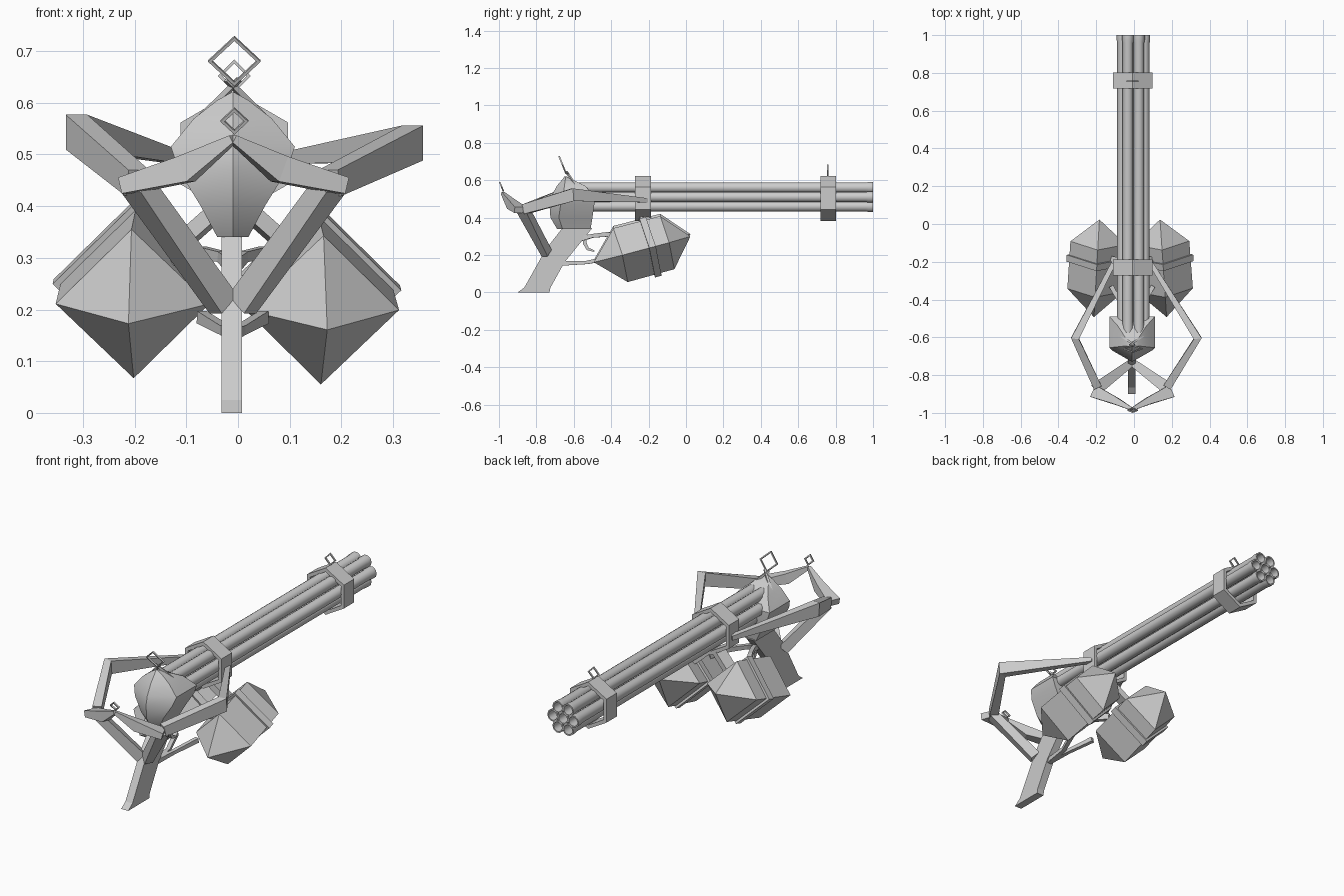
import bpy, bmesh
from math import sin, cos, pi
from mathutils import Vector as V

if "Cube" in bpy.data.objects:
    bpy.data.objects.remove(bpy.data.objects["Cube"])

CX = -0.01
Z = V((0, 0, 1))


def finish(name, bm, smooth=None):
    bmesh.ops.remove_doubles(bm, verts=bm.verts, dist=1e-5)
    bmesh.ops.recalc_face_normals(bm, faces=bm.faces)
    me = bpy.data.meshes.new(name)
    bm.to_mesh(me)
    bm.free()
    ob = bpy.data.objects.new(name, me)
    bpy.context.collection.objects.link(ob)
    if smooth:
        bpy.context.view_layer.objects.active = ob
        ob.select_set(True)
        bpy.ops.object.shade_smooth_by_angle(angle=smooth)
        ob.select_set(False)
    return ob


def loft(name, rings, closed=False, smooth=None):
    """Skin a list of point rings; caps both ends unless closed."""
    bm = bmesh.new()
    rs = [[bm.verts.new(p) for p in r] for r in rings]
    n = len(rs[0])
    pairs = list(zip(rs, rs[1:])) + ([(rs[-1], rs[0])] if closed else [])
    for a, b in pairs:
        for i in range(n):
            j = (i + 1) % n
            bm.faces.new((a[i], a[j], b[j], b[i]))
    if not closed:
        bm.faces.new(rs[0])
        bm.faces.new(rs[-1])
    return finish(name, bm, smooth)


def lathe(name, profile, n, origin, axis, phase=0, closed=False, smooth=None):
    """Turn (radius, distance) pairs round an axis."""
    d = V(axis).normalized()
    s = d.cross(Z).normalized()
    u = s.cross(d)
    rings = []
    for r, t in profile:
        r = max(r, 1e-4)
        rings.append([V(origin) + d * t + (s * cos(phase + 2 * pi * k / n)
                      + u * sin(phase + 2 * pi * k / n)) * r for k in range(n)])
    return loft(name, rings, closed, smooth)


def band(name, r0, r1, half, n, origin, axis, phase=0):
    prof = [(r0, -half), (r1, -half), (r1, half), (r0, half)]
    return lathe(name, prof, n, origin, axis, phase, True)


def beam(name, stations):
    """Square bar along (x, y, z, half_width, half_height) stations."""
    pts = [V(s[:3]) for s in stations]
    rings = []
    for i, (p, st) in enumerate(zip(pts, stations)):
        t = (pts[min(i + 1, len(pts) - 1)] - pts[max(i - 1, 0)]).normalized()
        s = t.cross(Z).normalized()
        u = s.cross(t)
        s, u = s * st[3], u * st[4]
        rings.append([p + s + u, p - s + u, p - s - u, p + s - u])
    return loft(name, rings)


# Barrel cluster: one in the middle, six round it
centres = [(0, 0)] + [(0.058 * cos(k * pi / 3), 0.058 * sin(k * pi / 3)) for k in range(6)]
for i, (x, z) in enumerate(centres):
    lathe(f"barrel_{i}", [(0.028, -0.62), (0.028, 0.96), (0.031, 0.975), (0.031, 1.0),
                          (0.024, 1.0), (0.022, 0.8), (0, 0.8)], 10,
          (CX + 0.007 + x, 0, 0.51 + z), (0, 1, 0), smooth=0.7)

# Hexagonal clamps
for name, y in (("rear_clamp", -0.23), ("front_clamp", 0.76)):
    band(name, 0.1, 0.12, 0.042, 6, (CX + 0.003, y, 0.502), (0, 1, 0), pi / 2)


# Faceted receiver with a pointed back and a peaked hood
def slab(z, hw, yb, yc, yf):
    return [(CX + x, y, z) for x, y in
            ((0, yb), (hw, yc), (hw, yf), (-hw, yf), (-hw, yc))]


loft("receiver", [slab(0.34, 0.03, -0.69, -0.66, -0.51), slab(0.40, 0.062, -0.725, -0.68, -0.50),
                  slab(0.47, 0.105, -0.73, -0.67, -0.49), slab(0.515, 0.12, -0.72, -0.655, -0.49),
                  slab(0.57, 0.075, -0.69, -0.65, -0.54), slab(0.605, 0.03, -0.66, -0.645, -0.61),
                  slab(0.62, 0.003, -0.65, -0.645, -0.64)], smooth=0.6)

# Grip
side = [(-0.90, 0), (-0.73, 0), (-0.725, 0.025), (-0.65, 0.16), (-0.50, 0.345),
        (-0.66, 0.345), (-0.75, 0.23), (-0.865, 0.025)]
loft("grip", [[(x, y, z) for y, z in side] for x in (-0.032, 0.008)])

# Trigger
beam("trigger", [(CX, -0.545, 0.30, 0.008, 0.01), (CX, -0.54, 0.26, 0.008, 0.01),
                 (CX, -0.525, 0.232, 0.008, 0.008), (CX, -0.49, 0.22, 0.006, 0.004)])

# Per side: sign, canister x rear/front, canister z shift, elbow x/z, rear corner x
sides = [("left", -1, -0.204, -0.19, 0.006, -0.312, 0.543, -0.195),
         ("right", 1, 0.163, 0.146, -0.006, 0.337, 0.522, 0.178)]
for tag, s, xr, xf, dz, ex, ez, rx in sides:
    # Tilted square canister with pointed ends and a strap
    a, b = V((xr, -0.35, 0.205 + dz)), V((xf, -0.10, 0.272 + dz))
    d = b - a
    L = d.length
    lathe(f"{tag}_canister", [(0, -0.148), (0.149, 0), (0.147, L), (0, L + 0.128)], 4, a, d)
    band(f"{tag}_canister_strap", 0.12, 0.163, 0.018, 4, a + d * 0.64, d)
    # Arms joining canister, grip and clamp
    beam(f"{tag}_upper_arm", [(CX, -0.57, 0.285, 0.012, 0.014), (CX + s * 0.02, -0.5, 0.302, 0.01, 0.01),
                              (CX + s * 0.06, -0.42, 0.31, 0.01, 0.012), (CX + s * 0.11, -0.33, 0.30, 0.012, 0.016)])
    beam(f"{tag}_lower_arm", [(CX, -0.66, 0.155, 0.012, 0.012), (CX + s * 0.015, -0.53, 0.16, 0.01, 0.009),
                              (CX + s * 0.06, -0.40, 0.185, 0.01, 0.012)])
    beam(f"{tag}_hanger", [(CX + s * 0.02, -0.22, 0.40, 0.03, 0.015),
                           (CX + s * 0.11, -0.2, 0.32, 0.03, 0.015)])
    # Outer frame: clamp to elbow to rear corner
    beam(f"{tag}_frame", [(CX + s * 0.1, -0.21, 0.492, 0.012, 0.011),
                          (ex, -0.605, ez, 0.021, 0.034),
                          (rx, -0.86, 0.445, 0.022, 0.026)])
    # Rear yoke and strut down to the grip
    beam(f"{tag}_yoke", [(rx + s * 0.02, -0.885, 0.44, 0.034, 0.016),
                         (CX + s * 0.09, -0.935, 0.472, 0.02, 0.026),
                         (CX, -0.98, 0.53, 0.008, 0.008)])
    beam(f"{tag}_strut", [(rx, -0.87, 0.44, 0.032, 0.02), (CX + s * 0.018, -0.745, 0.21, 0.02, 0.026)])
    # Splayed foot of the rear sight
    beam(f"{tag}_sight_leg", [(CX + s * -0.012, -0.64, 0.645, 0.005, 0.005),
                              (CX + s * 0.062, -0.59, 0.57, 0.006, 0.006)])

# Diamond sights
for name, r, y, z, tilt in (("rear_sight", 0.051, -0.66, 0.681, 0.4),
                            ("front_sight", 0.032, 0.757, 0.652, 0.0),
                            ("yoke_sight", 0.027, -0.986, 0.565, 0.4)):
    band(name, r - 0.008, r, 0.004, 4, (CX + 0.003, y, z), (0, 1, tilt))
